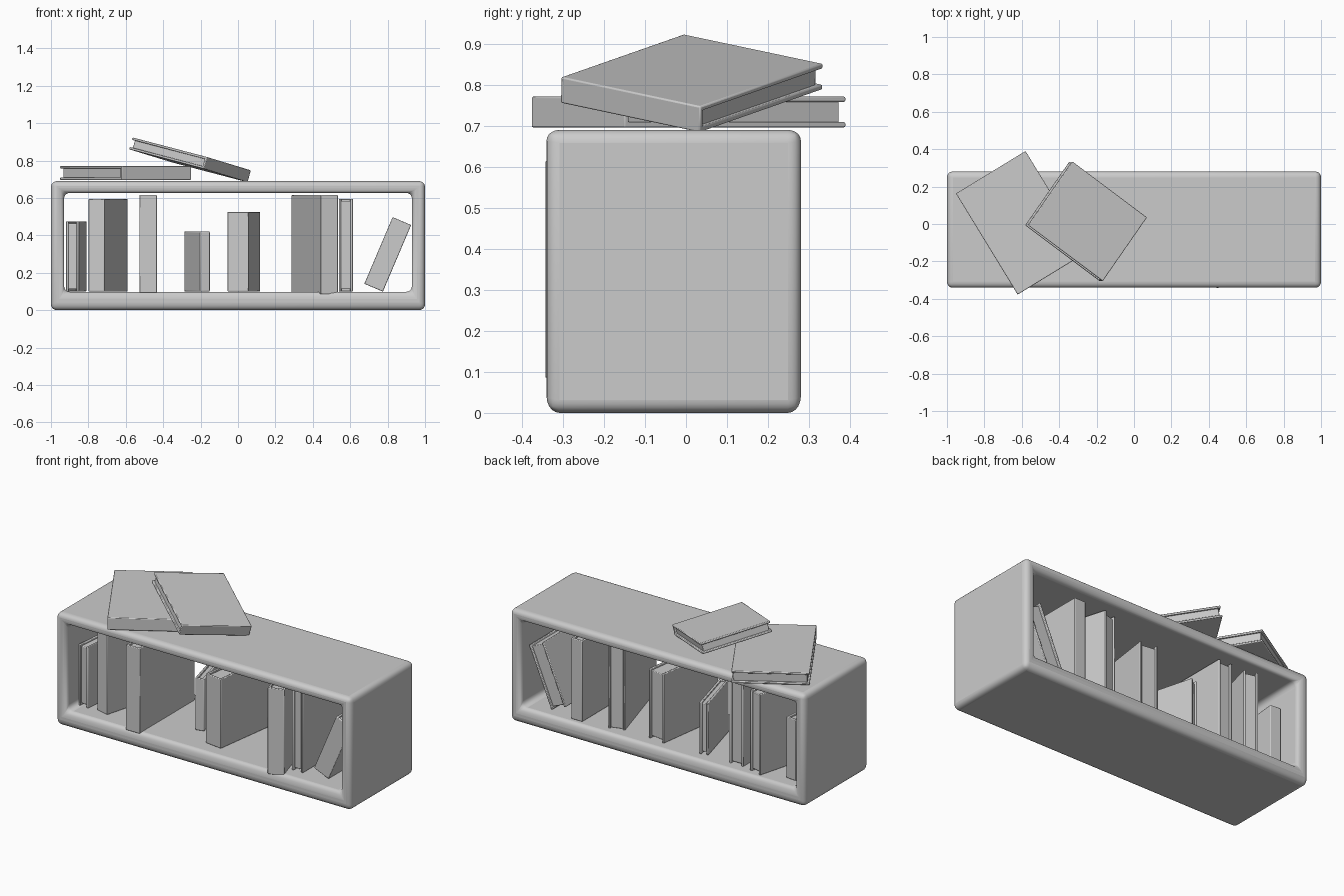
import bpy, bmesh
from math import radians, sin, cos
from mathutils import Matrix, Vector

if "Cube" in bpy.data.objects:
    bpy.data.objects.remove(bpy.data.objects["Cube"])


def finish(name, bm, bevel, segments):
    bmesh.ops.recalc_face_normals(bm, faces=bm.faces)
    me = bpy.data.meshes.new(name)
    bm.to_mesh(me)
    bm.free()
    ob = bpy.data.objects.new(name, me)
    bpy.context.collection.objects.link(ob)
    mod = ob.modifiers.new("soft_edges", 'BEVEL')
    mod.width = bevel
    mod.segments = segments
    mod.limit_method = 'ANGLE'
    bpy.ops.object.select_all(action='DESELECT')
    bpy.context.view_layer.objects.active = ob
    ob.select_set(True)
    bpy.ops.object.shade_smooth_by_angle(angle=radians(35))
    return ob


def add_box(bm, lo, hi):
    lo, hi = Vector(lo), Vector(hi)
    m = Matrix.Translation((lo + hi) / 2) @ Matrix.Diagonal((*(hi - lo), 1))
    bmesh.ops.create_cube(bm, size=1, matrix=m)


def book(name, t, d, h, matrix):
    """Spine on local y=0, pages open toward +y, thickness on x, height on z."""
    bm = bmesh.new()
    c, inset = 0.013, 0.012
    # covers and spine as one U-shaped profile, extruded up
    x = t / 2
    prof = [(-x, 0), (x, 0), (x, d), (x - c, d), (x - c, c), (-x + c, c), (-x + c, d), (-x, d)]
    face = bm.faces.new([bm.verts.new((px, py, 0)) for px, py in prof])
    ext = bmesh.ops.extrude_face_region(bm, geom=[face])
    bmesh.ops.translate(bm, vec=(0, 0, h),
                        verts=[v for v in ext['geom'] if isinstance(v, bmesh.types.BMVert)])
    # page block
    add_box(bm, (-x + c * .7, c * .7, inset), (x - c * .7, d - inset, h - inset))
    ob = finish(name, bm, 0.004, 2)
    ob.matrix_world = matrix
    return ob


def axes(origin, xa, ya):
    """Matrix from an origin, thickness direction and depth direction."""
    y = Vector(ya).normalized()
    x = Vector(xa)
    x = (x - y * x.dot(y)).normalized()
    m = Matrix((x, y, x.cross(y))).transposed().to_4x4()
    return Matrix.Translation(origin) @ m


# shelf: rounded rectangular tube, open front and back
bm = bmesh.new()
rings = []
for y in (-0.34, 0.28):
    for x0, z0, z1 in ((1.0, 0.0, 0.69), (0.93, 0.098, 0.627)):
        rings.append([bm.verts.new((x, y, z)) for x, z in
                      ((-x0, z0), (x0, z0), (x0, z1), (-x0, z1))])
fo, fi, bo, bi = rings
for a, b in ((fo, fi), (bo, bi), (fo, bo), (fi, bi)):
    for i in range(4):
        j = (i + 1) % 4
        bm.faces.new((a[i], a[j], b[j], b[i]))
finish("shelf", bm, 0.032, 5)

# upright books: front centre x, y, z, thickness, depth, height, turn, spine at back
upright = [
    (-0.885, -0.235, 0.10, 0.070, 0.425, 0.375, -5.5, True),
    (-0.757, -0.235, 0.10, 0.088, 0.485, 0.495, -15, False),
    (-0.480, -0.335, 0.093, 0.095, 0.535, 0.522, 0, False),
    (-0.176, -0.120, 0.10, 0.054, 0.330, 0.320, 15, False),
    (0.000, -0.240, 0.10, 0.115, 0.445, 0.425, -8, False),
    (0.488, -0.330, 0.085, 0.098, 0.550, 0.530, 16.5, False),
    (0.577, -0.250, 0.10, 0.076, 0.485, 0.495, 0, True),
]
for n, (x, y, z, t, d, h, turn, back) in enumerate(upright, 1):
    a = radians(turn)
    pos = Vector((x, y, z))
    if back:
        pos += Vector((-sin(a), cos(a), 0)) * d
        a += radians(180)
    book(f"upright_book_{n}", t, d, h, Matrix.Translation(pos) @ Matrix.Rotation(a, 4, 'Z'))

# book leaning on the right wall
book("leaning_book", 0.108, 0.43, 0.387,
     Matrix.Translation((0.725, -0.23, 0.12)) @ Matrix.Rotation(radians(23.0), 4, 'Y'))

# two books on top: one flat, one resting across it
book("flat_book", 0.075, 0.633, 0.436,
     axes((-0.25, -0.15, 0.7335), (0, 0, 1), (-0.33, 0.54, 0)))
normal = Vector((0.265, 0.02, 0.964)).normalized()
book("tilted_book", 0.066, 0.51, 0.42,
     axes(Vector((0.07, 0.035, 0.747)) - normal * 0.033, normal, (-0.4, 0.30, 0.105)))
